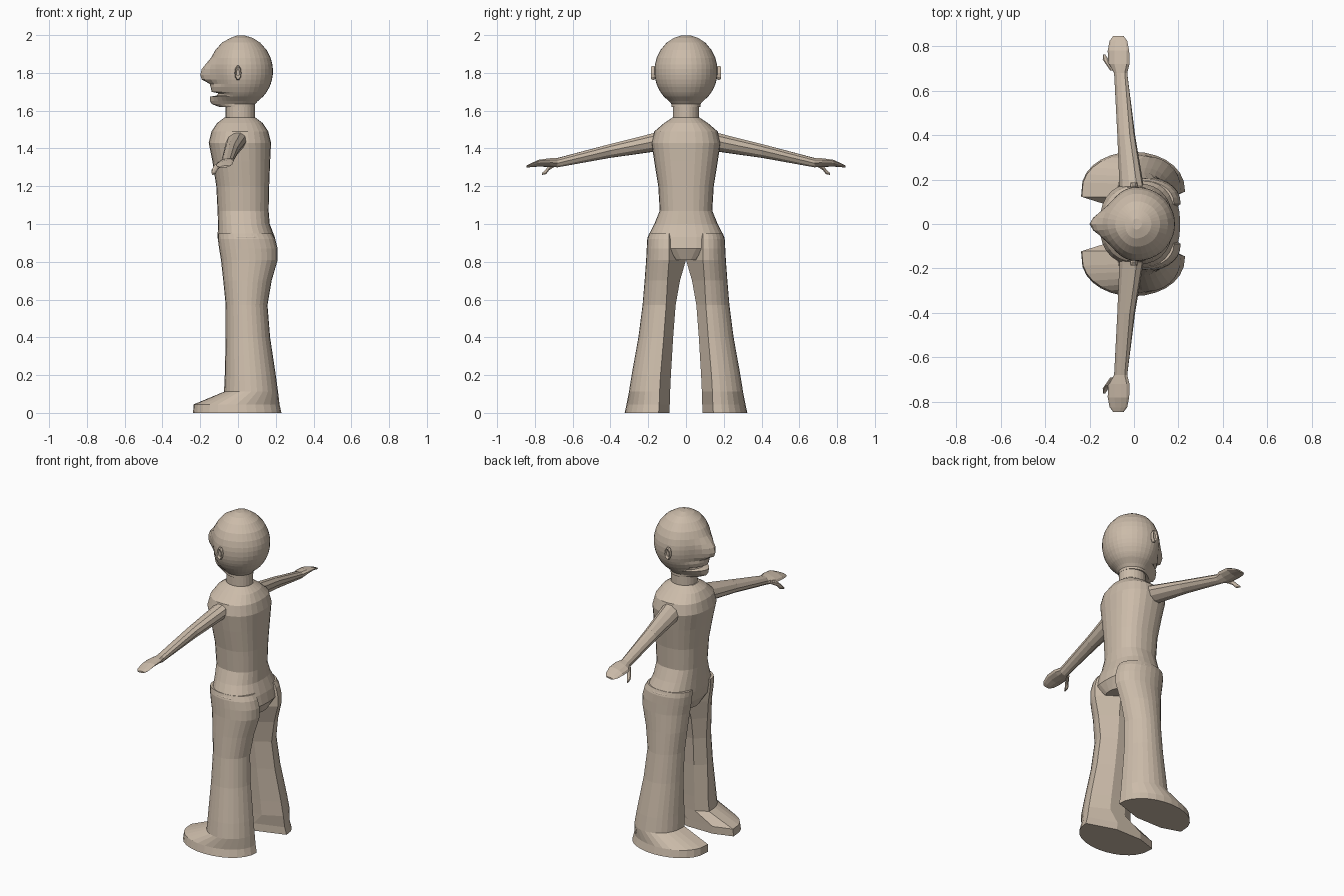
import bpy, bmesh, math

clay = bpy.data.materials.new("warm_beige")
clay.diffuse_color = (0.60, 0.50, 0.40, 1)


def loft(name, rings, mirror=False):
    """Skin a list of equal-length rings, cap the ends, optionally mirror in y."""
    bm = bmesh.new()
    loops = [[bm.verts.new(p) for p in ring] for ring in rings]
    n = len(loops[0])
    for a, b in zip(loops, loops[1:]):
        for i in range(n):
            j = (i + 1) % n
            bm.faces.new((a[i], a[j], b[j], b[i]))
    bm.faces.new(loops[0])
    bm.faces.new(loops[-1])
    bmesh.ops.recalc_face_normals(bm, faces=bm.faces)
    me = bpy.data.meshes.new(name)
    bm.to_mesh(me)
    bm.free()
    me.materials.append(clay)
    ob = bpy.data.objects.new(name, me)
    bpy.context.collection.objects.link(ob)
    if mirror:
        mod = ob.modifiers.new("other_side", 'MIRROR')
        mod.use_axis = (False, True, False)
        mod.use_mirror_merge = False
    return ob


def spow(v, e):
    return math.copysign(abs(v) ** e, v)


def oval(z, x0, x1, w, n=28, e=0.85):
    cx, rx = (x0 + x1) / 2, (x1 - x0) / 2
    return [(cx + rx * spow(math.cos(t), e), w * spow(math.sin(t), e), z)
            for t in (2 * math.pi * i / n for i in range(n))]


def leg_ring(z, x0, x1, yin, yc, yout, n=14):
    # rounded outside, three flat panels inside
    cx, rx = (x0 + x1) / 2, (x1 - x0) / 2
    pts = [(cx + rx * math.cos(t), yc + (yout - yc) * math.sin(t) ** 0.9, z)
           for t in (math.pi * i / n for i in range(n))]
    pts.append((x0, yc - 0.02 * (yc > 0.12), z))
    for f in (0.25, 0.62):
        pts.append((x0 + f * (x1 - x0), yin, z))
    return pts


def limb_ring(y, cx, cz, rx, rz, tilt, n=10):
    out = []
    for i in range(n):
        t = 2 * math.pi * i / n
        a, b = rx * math.cos(t), rz * math.sin(t)
        out.append((cx + a * math.cos(tilt) - b * math.sin(tilt), y,
                    cz + a * math.sin(tilt) + b * math.cos(tilt)))
    return out


# Torso with hips
loft("torso", [oval(*r) for r in (
    (1.565, -0.07, 0.09, 0.07), (1.535, -0.11, 0.13, 0.115), (1.49, -0.14, 0.16, 0.168),
    (1.43, -0.155, 0.175, 0.183), (1.33, -0.135, 0.17, 0.168), (1.2, -0.115, 0.165, 0.147),
    (1.07, -0.108, 0.162, 0.139), (1.0, -0.106, 0.168, 0.168), (0.93, -0.108, 0.195, 0.203),
    (0.87, -0.10, 0.208, 0.195), (0.81, -0.07, 0.18, 0.09))])

# Neck
loft("neck", [oval(z, -0.065, 0.09, 0.07, 24, 1) for z in (1.54, 1.66)])

# Legs flaring into wedge-shaped feet
loft("legs", [leg_ring(*r) for r in (
    (0.95, -0.106, 0.18, 0.0, 0.09, 0.195), (0.92, -0.106, 0.197, 0.0, 0.09, 0.205),
    (0.87, -0.10, 0.21, 0.0, 0.09, 0.208), (0.81, -0.09, 0.21, 0.0, 0.09, 0.211),
    (0.70, -0.078, 0.178, 0.032, 0.098, 0.219), (0.57, -0.065, 0.156, 0.055, 0.105, 0.23),
    (0.40, -0.065, 0.17, 0.068, 0.118, 0.252), (0.20, -0.07, 0.20, 0.08, 0.135, 0.288),
    (0.112, -0.074, 0.212, 0.084, 0.14, 0.302), (0.045, -0.235, 0.22, 0.086, 0.142, 0.315),
    (0.0, -0.238, 0.23, 0.087, 0.145, 0.325))], True)

# Arms and flat hands
loft("arms", [limb_ring(*r) for r in (
    (0.10, 0.0, 1.455, 0.06, 0.045, 0.6), (0.18, -0.012, 1.43, 0.058, 0.046, 0.6),
    (0.40, -0.035, 1.387, 0.042, 0.036, 0.6), (0.68, -0.06, 1.325, 0.032, 0.024, 0.4),
    (0.72, -0.068, 1.325, 0.05, 0.02, 0.3), (0.78, -0.07, 1.322, 0.05, 0.014, 0.25),
    (0.825, -0.07, 1.31, 0.04, 0.008, 0.15), (0.845, -0.07, 1.304, 0.024, 0.005, 0.1))], True)

# Thumbs
loft("thumbs", [limb_ring(*r, 0.5, 8) for r in (
    (0.69, -0.095, 1.318, 0.012, 0.012), (0.725, -0.118, 1.298, 0.012, 0.015),
    (0.74, -0.128, 1.278, 0.012, 0.016), (0.762, -0.134, 1.265, 0.005, 0.006))], True)

# Head: ellipsoid whose midline follows a nose, lip and chin profile
# rows: height, midline x, sharpness of the feature
profile = [(1.998, -0.005, .5), (1.985, -0.04, .5), (1.96, -0.085, .5), (1.92, -0.12, .5),
           (1.88, -0.143, .45), (1.845, -0.172, .38), (1.82, -0.192, .33), (1.79, -0.2, .3),
           (1.765, -0.192, .3), (1.742, -0.15, .35), (1.725, -0.145, .5), (1.70, -0.14, .55),
           (1.692, -0.105, .6), (1.68, -0.112, .6), (1.674, -0.148, .6), (1.65, -0.148, .6),
           (1.635, -0.138, .6), (1.62, -0.10, .6)]
rings = []
for z, mid, sharp in profile:
    s = max(math.sqrt(max(0, 1 - ((z - 1.81) / 0.19) ** 2)), 0.46 if z < 1.81 else 0.08)
    ring = []
    for i in range(36):
        t = 2 * math.pi * i / 36
        base = 0.135 if math.cos(t) < 0 else 0.175
        x, y = 0.01 + base * s * math.cos(t), 0.167 * s * math.sin(t)
        off = abs(t - math.pi)
        x += (mid - (0.01 - 0.135 * s)) * math.exp(-(off / (sharp * 1.25)) ** 2)
        ring.append((x, y, z))
    rings.append(ring)
loft("head", rings)

# Ears
loft("ears", [limb_ring(y, 0.0, 1.80, r * 0.45, r, 0) for y, r in
              ((0.155, 0.03), (0.172, 0.04), (0.186, 0.034), (0.178, 0.018))], True)
